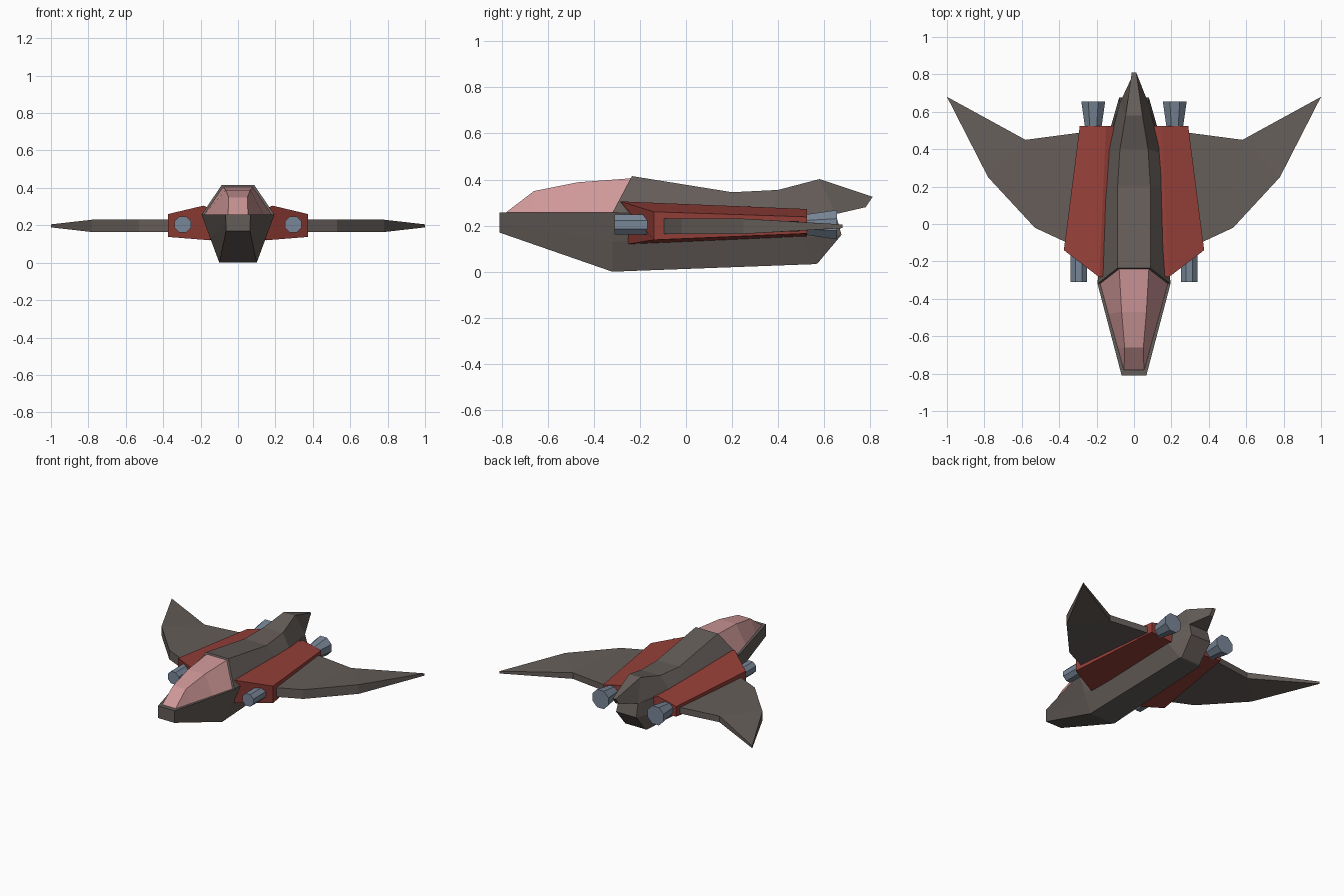
import bpy, bmesh
from math import pi
from mathutils import Matrix

if "Cube" in bpy.data.objects:
    bpy.data.objects.remove(bpy.data.objects["Cube"])


def material(name, rgb):
    m = bpy.data.materials.new(name)
    m.diffuse_color = (*rgb, 1)
    m.use_nodes = True
    m.node_tree.nodes["Principled BSDF"].inputs["Base Color"].default_value = m.diffuse_color
    return m


HULL = material("hull_grey", (0.13, 0.11, 0.10))
GLASS = material("canopy_pink", (0.62, 0.31, 0.31))
RED = material("panel_red", (0.30, 0.05, 0.04))
STEEL = material("engine_steel", (0.19, 0.24, 0.31))


def finish(bm, name, mat):
    bmesh.ops.recalc_face_normals(bm, faces=bm.faces)
    me = bpy.data.meshes.new(name)
    bm.to_mesh(me)
    bm.free()
    me.materials.append(mat)
    ob = bpy.data.objects.new(name, me)
    bpy.context.collection.objects.link(ob)
    return ob


def mirror(ob):
    ob.modifiers.new("mirror", 'MIRROR').use_axis[0] = True


def loft(name, mat, stations):
    """Closed symmetric body from half sections listed bottom to top."""
    bm = bmesh.new()
    rings = []
    for half in stations:
        right = [bm.verts.new(p) for p in half]
        left = [bm.verts.new((-x, y, z)) for x, y, z in half]
        rings.append((right, left))
    n = len(stations[0])
    for a, b in zip(rings, rings[1:]):
        ra, rb = a[0] + a[1][::-1], b[0] + b[1][::-1]
        for i in range(2 * n):
            j = (i + 1) % (2 * n)
            bm.faces.new((ra[i], ra[j], rb[j], rb[i]))
    for r, l in (rings[0], rings[-1]):
        for i in range(n - 1):
            bm.faces.new((r[i], r[i + 1], l[i + 1], l[i]))
    return finish(bm, name, mat)


# Lower hull: bottom edge, mid edge, shoulder edge
loft("lower_hull", HULL, [
    [(.064, -.81, .17), (.065, -.81, .21), (.066, -.81, .257)],
    [(.10, -.32, 0), (.148, -.32, .13), (.195, -.32, .257)],
    [(.085, .565, .033), (.13, .50, .15), (.145, .40, .257)],
    [(.075, .572, .037), (.08, .675, .16), (.075, .65, .25)],
])

# Upper hull with raised tail: shoulder edge, ridge edge
loft("upper_hull", HULL, [
    [(.195, -.32, .255), (.088, -.235, .415)],
    [(.165, .20, .255), (.088, .20, .345)],
    [(.145, .38, .255), (.075, .40, .355)],
    [(.075, .65, .25), (.045, .58, .402)],
    [(.014, .78, .28), (.012, .81, .325)],
])

# Cockpit canopy
loft("canopy", GLASS, [
    [(.055, -.78, .256), (.053, -.778, .26)],
    [(.088, -.66, .256), (.05, -.66, .35)],
    [(.138, -.48, .256), (.066, -.47, .388)],
    [(.182, -.315, .256), (.08, -.23, .406)],
])

# Red side panels: bottom inner, bottom outer, top outer, ridge, inner edge
bm = bmesh.new()
front = [(.15, -.25, .12), (.375, -.14, .138), (.375, -.14, .26),
         (.185, -.285, .305), (.12, -.27, .28)]
back = [(.10, .525, .152), (.29, .525, .166), (.29, .525, .238),
        (.15, .525, .272), (.09, .525, .25)]
f = [bm.verts.new(p) for p in front]
b = [bm.verts.new(p) for p in back]
bm.faces.new(f)
bm.faces.new(b)
for i in range(5):
    j = (i + 1) % 5
    bm.faces.new((f[i], f[j], b[j], b[i]))
mirror(finish(bm, "side_panel", RED))

# Swept wings: outline with half thickness at each corner
outline = [(.25, -.15, .033), (.53, -.02, .033), (.78, .25, .033),
           (1, .68, .008), (.58, .45, .022), (.20, .50, .022)]
bm = bmesh.new()
top = [bm.verts.new((x, y, .197 + t)) for x, y, t in outline]
low = [bm.verts.new((x, y, .197 - t)) for x, y, t in outline]
for side in (top, low):
    for ids in ((0, 1, 4, 5), (1, 2, 4), (2, 3, 4)):
        bm.faces.new([side[i] for i in ids])
for i in range(6):
    j = (i + 1) % 6
    bm.faces.new((top[i], top[j], low[j], low[i]))
mirror(finish(bm, "wing", HULL))


# Octagonal intakes and flared nozzles
def engine(name, x, y0, y1, r0, r1):
    bm = bmesh.new()
    bmesh.ops.create_cone(
        bm, cap_ends=True, segments=8, radius1=r0, radius2=r1, depth=y1 - y0,
        matrix=Matrix.Translation((x, (y0 + y1) / 2, .204))
        @ Matrix.Rotation(-pi / 2, 4, 'X') @ Matrix.Rotation(pi / 8, 4, 'Z'))
    mirror(finish(bm, name, STEEL))


engine("front_intake", .295, -.31, -.10, .047, .047)
engine("rear_nozzle", .218, .50, .655, .045, .069)
